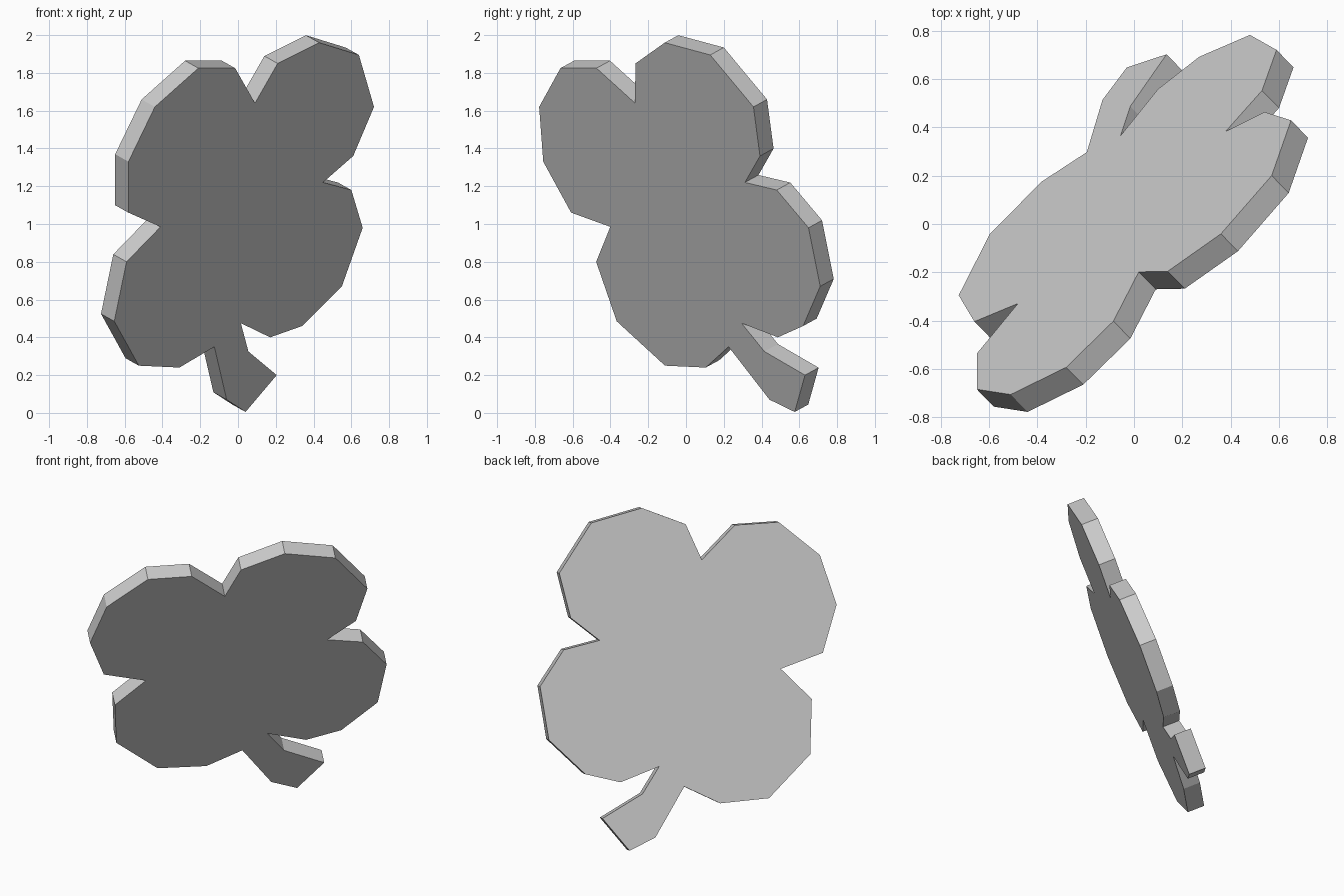
import bpy
import bmesh
from mathutils import Vector

default_cube = bpy.data.objects.get("Cube")
if default_cube:
    bpy.data.objects.remove(default_cube, do_unlink=True)

# Outline of each part as (x, z), clockwise when seen from the front
upper_left_leaf = [(.09, 1.64), (.21, 1.85), (.43, 1.96), (.64, 1.895),
                   (.72, 1.62), (.61, 1.36)]
lower_left_leaf = [(.45, 1.22), (.6, 1.18), (.66, .98), (.55, .67),
                   (.34, .46), (.17, .4)]
stem = [(.015, .475), (.055, .325), (.205, .2), (.04, .005), (-.06, .07)]
lower_right_leaf = [(-.125, .35), (-.31, .24), (-.525, .25), (-.655, .485),
                    (-.59, .8)]
upper_right_leaf = [(-.41, .985), (-.58, 1.06), (-.58, 1.33), (-.44, 1.62),
                    (-.21, 1.825), (-.015, 1.825)]
outline = (upper_left_leaf + lower_left_leaf + stem
           + lower_right_leaf + upper_right_leaf)

# The clover lies in a tilted plane: y = slope_x * x + slope_z * z + offset
slope_x, slope_z, offset = .978, -.547, .539
thickness = .108
backward = Vector((-slope_x, 1, -slope_z)).normalized() * thickness


def make_material(name, colour):
    material = bpy.data.materials.new(name)
    material.use_nodes = True
    material.diffuse_color = colour
    shader = next(node for node in material.node_tree.nodes
                  if node.type == "BSDF_PRINCIPLED")
    shader.inputs["Base Color"].default_value = colour
    return material


def make_slab(name, profile, material):
    """Place the profile on the tilted plane and extrude it backward."""
    bm = bmesh.new()
    corners = [bm.verts.new((x, slope_x * x + slope_z * z + offset, z))
               for x, z in profile]
    front = bm.faces.new(corners)
    extruded = bmesh.ops.extrude_face_region(bm, geom=[front],
                                             use_keep_orig=True)
    moved = [item for item in extruded["geom"]
             if isinstance(item, bmesh.types.BMVert)]
    bmesh.ops.translate(bm, verts=moved, vec=backward)
    bmesh.ops.recalc_face_normals(bm, faces=bm.faces)
    mesh = bpy.data.meshes.new(name)
    bm.to_mesh(mesh)
    bm.free()
    mesh.materials.append(material)
    slab = bpy.data.objects.new(name, mesh)
    bpy.context.scene.collection.objects.link(slab)
    return slab


# Four leaves and stem in one flat-shaded slab
light_grey = make_material("light_grey", (.6, .6, .6, 1))
make_slab("four_leaf_clover", outline, light_grey)
